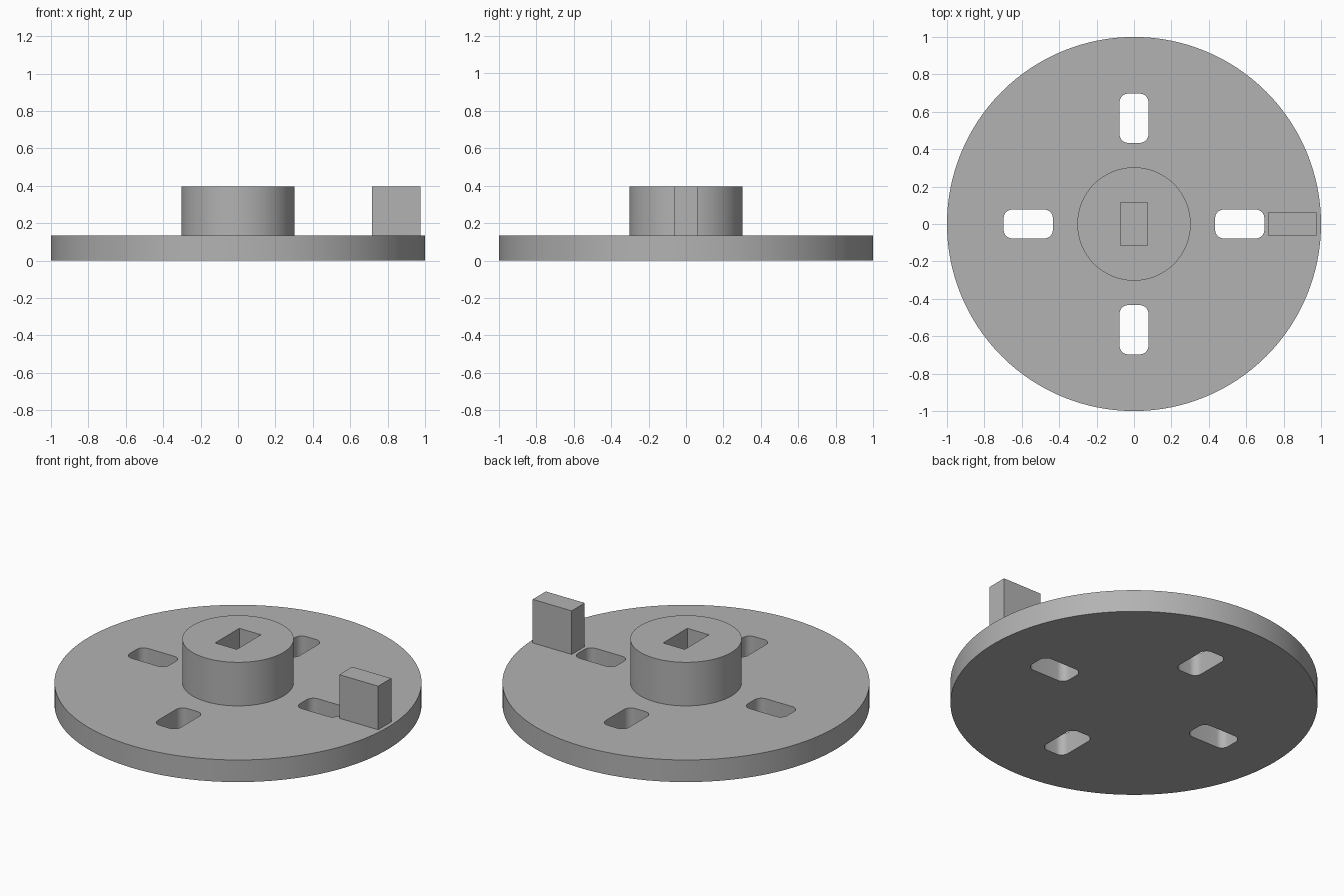
import bpy
import bmesh
import math
from mathutils import Matrix

cube = bpy.data.objects.get("Cube")
if cube:
    bpy.data.objects.remove(cube, do_unlink=True)

DISC_TOP, TOP = 0.133, 0.395

grey = bpy.data.materials.new("plain grey")
GREY = (0.45, 0.45, 0.45, 1)
grey.use_nodes = True
grey.diffuse_color = GREY
grey.node_tree.nodes["Principled BSDF"].inputs["Base Color"].default_value = GREY


def make_object(name, bm):
    bmesh.ops.recalc_face_normals(bm, faces=bm.faces)
    mesh = bpy.data.meshes.new(name)
    bm.to_mesh(mesh)
    bm.free()
    mesh.materials.append(grey)
    obj = bpy.data.objects.new(name, mesh)
    bpy.context.collection.objects.link(obj)
    return obj


def cylinder(name, radius, z0, z1, sides=128):
    bm = bmesh.new()
    bmesh.ops.create_cone(bm, cap_ends=True, segments=sides, radius1=radius,
                          radius2=radius, depth=z1 - z0,
                          matrix=Matrix.Translation((0, 0, (z0 + z1) / 2)))
    return make_object(name, bm)


def box(name, x, y, z, corner=0):
    """Box from (min, max) ranges, with optional rounded vertical edges."""
    bm = bmesh.new()
    centre = [sum(r) / 2 for r in (x, y, z)]
    size = [r[1] - r[0] for r in (x, y, z)]
    bmesh.ops.create_cube(bm, size=1, matrix=Matrix.Translation(centre)
                          @ Matrix.Diagonal((*size, 1)))
    if corner:
        upright = [e for e in bm.edges
                   if abs(e.verts[0].co.z - e.verts[1].co.z) > 0.01]
        bmesh.ops.bevel(bm, geom=upright, offset=corner, segments=8,
                        profile=0.5, affect='EDGES')
    return make_object(name, bm)


def cut(target, cutter):
    cutter.hide_render = True
    mod = target.modifiers.new("cut", 'BOOLEAN')
    mod.operation = 'DIFFERENCE'
    mod.solver = 'EXACT'
    mod.object = cutter
    bpy.context.view_layer.objects.active = target
    bpy.ops.object.modifier_apply(modifier=mod.name)
    bpy.data.objects.remove(cutter, do_unlink=True)


def smooth(obj):
    bpy.ops.object.select_all(action='DESELECT')
    obj.select_set(True)
    bpy.context.view_layer.objects.active = obj
    bpy.ops.object.shade_smooth_by_angle(angle=math.radians(30))


# Round base with four rounded slots
disc = cylinder("base_disc", 1, 0, DISC_TOP)
for i in range(4):
    slot = box("slot_cutter", (0.434, 0.697), (-0.077, 0.077), (-0.1, 0.3), 0.045)
    slot.data.transform(Matrix.Rotation(i * math.pi / 2, 4, 'Z'))
    cut(disc, slot)
smooth(disc)

# Central hub with a blind rectangular socket
hub = cylinder("hub", 0.303, DISC_TOP, TOP)
cut(hub, box("socket_cutter", (-0.072, 0.072), (-0.115, 0.115), (DISC_TOP - 0.1, TOP + 0.1)))
smooth(hub)

# Upright block at the rim
box("rim_block", (0.717, 0.976), (-0.062, 0.062), (DISC_TOP, TOP))
